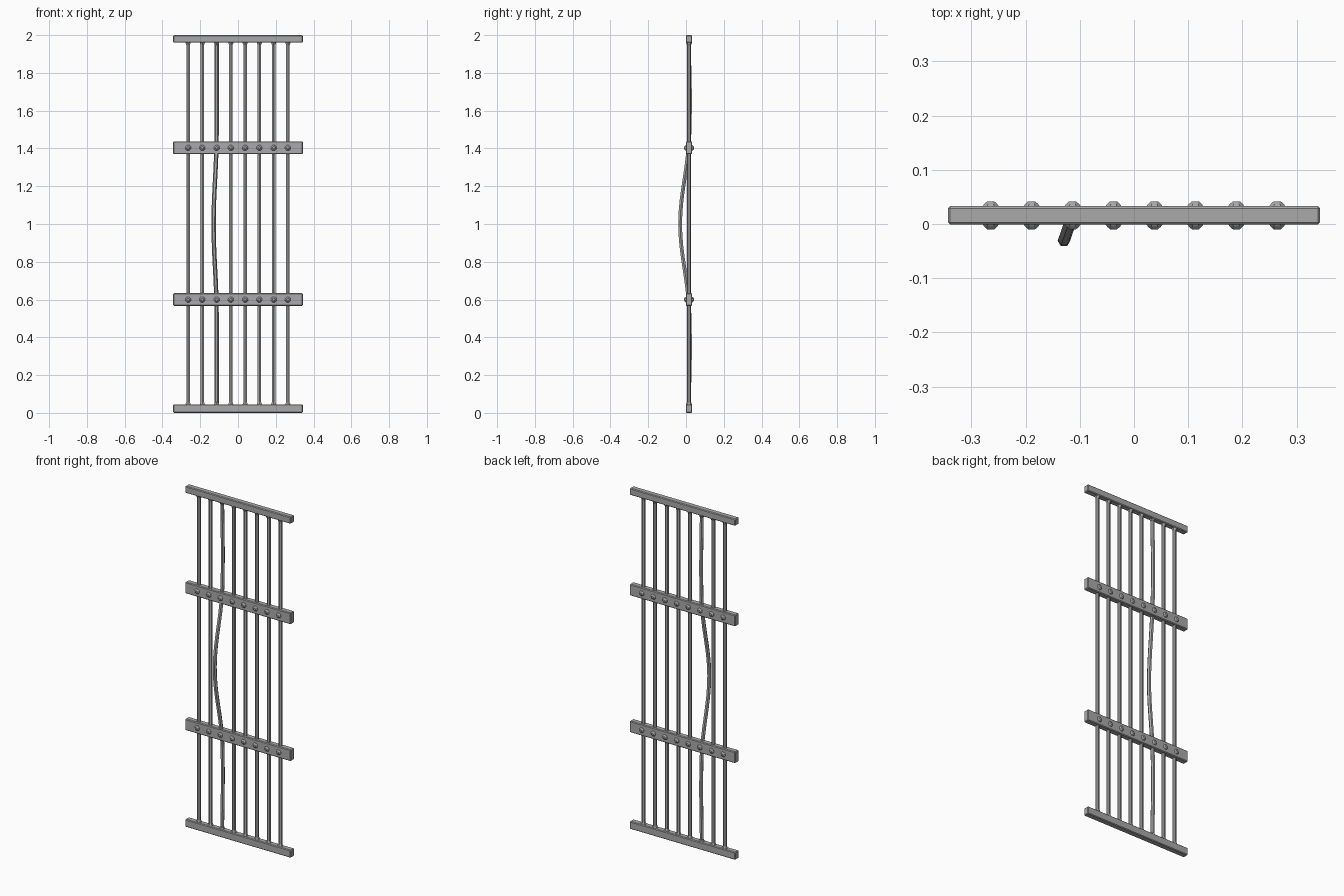
import bpy, bmesh, math
from mathutils import Matrix, Vector

cube = bpy.data.objects.get("Cube")
if cube:
    bpy.data.objects.remove(cube)

iron = bpy.data.materials.new("grey_iron")
iron.use_nodes = True
GREY = (0.4, 0.4, 0.4, 1)
iron.diffuse_color = GREY
iron.node_tree.nodes["Principled BSDF"].inputs["Base Color"].default_value = GREY

MID_Y = 0.016
BARS = [(i - 3.5) * 0.0755 for i in range(8)]
BENT = 2


def finish(name, bm):
    bmesh.ops.recalc_face_normals(bm, faces=bm.faces)
    mesh = bpy.data.meshes.new(name)
    bm.to_mesh(mesh)
    bm.free()
    mesh.materials.append(iron)
    obj = bpy.data.objects.new(name, mesh)
    bpy.context.collection.objects.link(obj)
    return obj


def rail(name, z0, z1, depth):
    bm = bmesh.new()
    size = Matrix.Diagonal((0.686, depth, z1 - z0, 1))
    place = Matrix.Translation((0, MID_Y, (z0 + z1) / 2))
    bmesh.ops.create_cube(bm, size=1, matrix=place @ size)
    bmesh.ops.bevel(bm, geom=bm.edges[:], offset=0.004, segments=1, affect='EDGES')
    return finish(name, bm)


def sweep(name, points, radii, sides=6, turn=0.0):
    """Stack horizontal polygon rings along a roughly vertical path."""
    bm = bmesh.new()
    rings = []
    for p, r in zip(points, radii):
        rings.append([bm.verts.new(p + Vector((
            r * math.cos(turn + math.tau * k / sides),
            r * math.sin(turn + math.tau * k / sides), 0))) for k in range(sides)])
    for a, b in zip(rings, rings[1:]):
        for k in range(sides):
            n = (k + 1) % sides
            bm.faces.new((a[k], a[n], b[n], b[k]))
    bm.faces.new(rings[0])
    bm.faces.new(rings[-1])
    return finish(name, bm)


# Horizontal rails
rail("bottom_rail", 0, 0.045, 0.034)
rail("lower_cross_rail", 0.567, 0.634, 0.034)
rail("upper_cross_rail", 1.37, 1.437, 0.034)
rail("top_rail", 1.96, 2, 0.034)

# Vertical bars, with weld collars at both ends
for i, x in enumerate(BARS):
    if i != BENT:
        ends = [Vector((x, MID_Y, z)) for z in (0.03, 1.98)]
        sweep(f"bar_{i + 1}", ends, [0.0105] * 2, turn=math.pi / 6)
    for label, z, d in (("bottom", 0.04, 1), ("top", 1.965, -1)):
        pts = [Vector((x, MID_Y, z + d * h)) for h in (0, 0.007, 0.018)]
        sweep(f"{label}_collar_{i + 1}", pts, [0.017, 0.015, 0.0105],
              turn=math.pi / 6)

# Bar pushed out of line between the cross rails
path = []
for k in range(33):
    z = 0.03 + 1.95 * k / 32
    t = min(abs(z - 1.0) / 0.48, 1)
    bow = (1 + math.cos(math.pi * t)) / 2
    sag = math.sin(math.pi * min(max((abs(z - 1) - 0.4) / 0.5, 0), 1))
    path.append(Vector((BARS[BENT] - 0.016 * bow,
                        MID_Y - 0.047 * bow + 0.005 * sag, z)))
sweep("bent_bar", path, [0.0115] * len(path))

# Domed rivets on both faces of the cross rails
for row, z in (("lower", 0.6), ("upper", 1.403)):
    for side, d in (("front", -1), ("back", 1)):
        for i, x in enumerate(BARS):
            pts = [Vector((0, 0, h)) for h in (0, 0.004, 0.009)]
            rivet = sweep(f"{row}_{side}_rivet_{i + 1}", pts,
                          [0.016, 0.013, 0.007], sides=8, turn=math.pi / 8)
            rivet.rotation_euler.x = -d * math.pi / 2
            rivet.location = (x, MID_Y + d * 0.0168, z)
